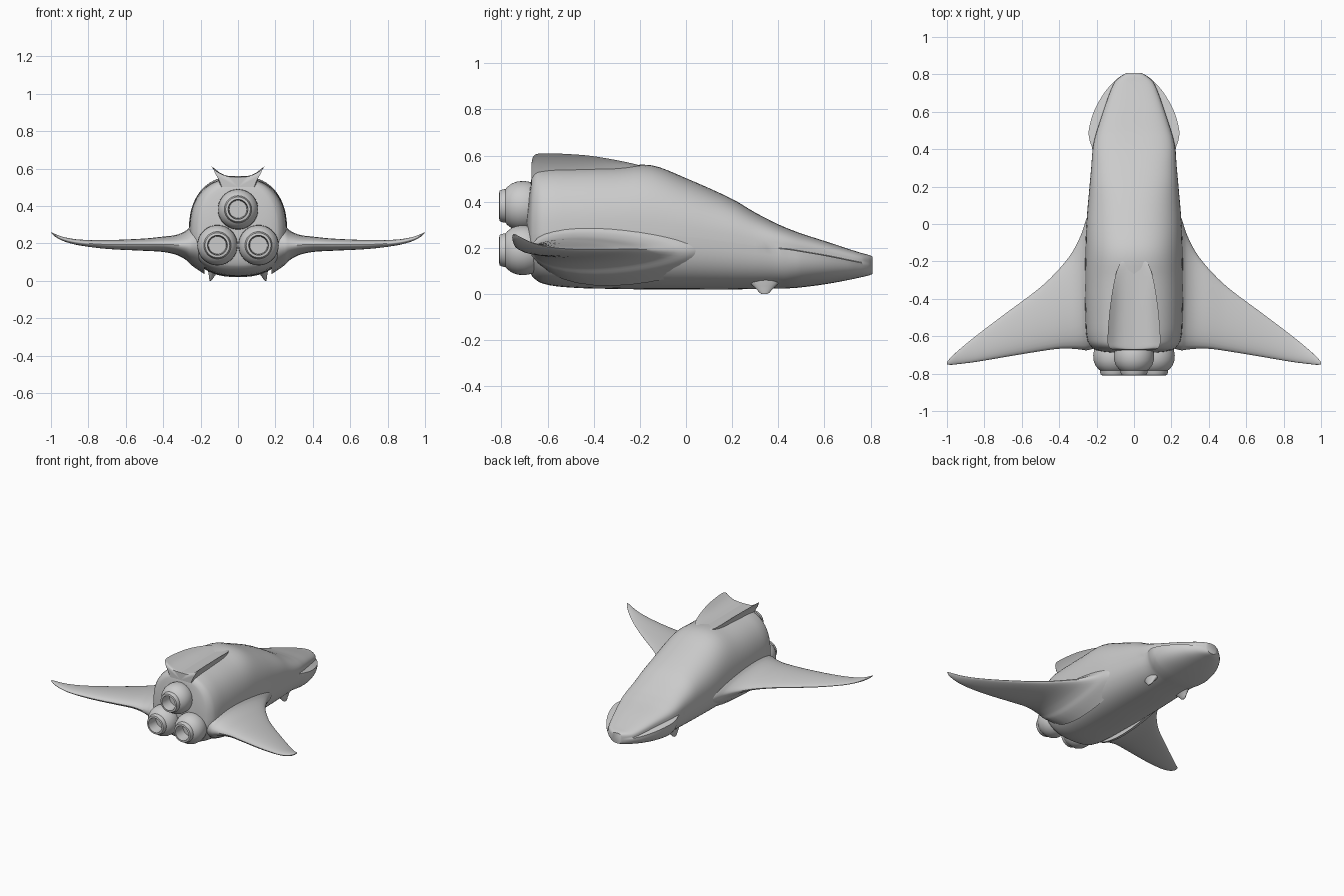
import bpy, bmesh, math
from mathutils import Vector

if "Cube" in bpy.data.objects:
    bpy.data.objects.remove(bpy.data.objects["Cube"])


def spline(rows, steps):
    """Smoothly resample table rows along their first column."""
    def slope(i, k):
        a, b = rows[max(i - 1, 0)], rows[min(i + 1, len(rows) - 1)]
        return (b[k] - a[k]) / (b[0] - a[0])
    out = []
    for i in range(len(rows) - 1):
        p, q = rows[i], rows[i + 1]
        h = q[0] - p[0]
        for s in range(steps):
            t = s / steps
            out.append([p[0] + h * t] + [
                (2*t**3 - 3*t**2 + 1) * p[k] + (t**3 - 2*t*t + t) * h * slope(i, k)
                + (3*t*t - 2*t**3) * q[k] + (t**3 - t*t) * h * slope(i + 1, k)
                for k in range(1, len(p))])
    return out + [list(rows[-1])]


def loft(name, rings, mirror=False, angle=40):
    """Skin closed rings of points and cap both ends."""
    bm = bmesh.new()
    vs = [[bm.verts.new(p) for p in r] for r in rings]
    n = len(vs[0])
    for a, b in zip(vs, vs[1:]):
        for i in range(n):
            j = (i + 1) % n
            bm.faces.new((a[i], a[j], b[j], b[i]))
    bm.faces.new(vs[0])
    bm.faces.new(vs[-1])
    bmesh.ops.remove_doubles(bm, verts=bm.verts, dist=1e-5)
    bmesh.ops.recalc_face_normals(bm, faces=bm.faces)
    me = bpy.data.meshes.new(name)
    bm.to_mesh(me)
    bm.free()
    ob = bpy.data.objects.new(name, me)
    bpy.context.collection.objects.link(ob)
    bpy.ops.object.select_all(action='DESELECT')
    bpy.context.view_layer.objects.active = ob
    ob.select_set(True)
    bpy.ops.object.shade_smooth_by_angle(angle=math.radians(angle))
    if mirror:
        ob.modifiers.new("mirror", 'MIRROR')
    return ob


# Hull: y, upper half width, lower half width, waist z, top z, bottom z
hull = [
    (-.69, .10, .10, .25, .33, .17), (-.68, .18, .18, .26, .43, .11),
    (-.665, .22, .22, .26, .52, .075), (-.62, .25, .25, .265, .545, .045),
    (-.5, .26, .26, .27, .55, .028), (-.3, .262, .262, .27, .553, .022),
    (-.15, .26, .26, .26, .558, .02), (0, .255, .255, .25, .502, .02),
    (.2, .238, .238, .225, .412, .02), (.3, .229, .229, .21, .353, .022),
    (.4, .221, .223, .2, .302, .024), (.45, .212, .238, .195, .281, .025),
    (.5, .198, .242, .187, .262, .029), (.6, .165, .215, .17, .23, .042),
    (.7, .13, .16, .15, .197, .06), (.76, .102, .108, .138, .178, .073),
    (.79, .07, .072, .133, .17, .08), (.808, .04, .04, .127, .163, .087)]
rings = []
for y, wu, wl, zw, top, bot in spline(hull, 4):
    half = []
    n = 2.4 + .8 * max(0, min(1, (y - .1) / .5))
    for i in range(15):
        a = math.pi / 2 * (1 - i / 14)
        half.append((wu * max(math.cos(a), 0) ** (2 / n),
                     zw + (top - zw) * math.sin(a) ** (2 / n)))
    # the lower half is wider at the nose and leaves a cheek ledge
    for i in range(15):
        a = math.pi / 2 * i / 14
        half.append((wl * max(math.cos(a), 0) ** .8,
                     zw - .003 - (zw - .003 - bot) * math.sin(a) ** .8))
    half[0], half[-1] = (0, top), (0, bot)
    rings.append([(x, y, z) for x, z in half] + [(-x, y, z) for x, z in half[-2:0:-1]])
loft("hull", rings)

# Wings: x, leading y, trailing y, centre z, half thickness
wing = [
    (.18, .16, -.655, .19, .15), (.25, .04, -.675, .19, .103),
    (.28, -.05, -.672, .19, .075), (.33, -.15, -.667, .192, .052),
    (.4, -.24, -.667, .195, .04), (.5, -.338, -.68, .193, .032),
    (.7, -.488, -.713, .194, .023), (.85, -.602, -.738, .205, .015),
    (.93, -.668, -.748, .222, .011), (.98, -.714, -.753, .244, .007),
    (1.0, -.738, -.75, .258, .002)]
rings = []
for x, le, te, zc, t in spline(wing, 4):
    ring = []
    for i in range(32):
        a = 2 * math.pi * i / 32
        ring.append((x, (le + te) / 2 + (le - te) / 2 * math.cos(a),
                     zc + t * math.sin(a) * (1 - .25 * math.cos(a))))
    rings.append(ring)
loft("wing", rings, mirror=True)

# Tail fins: y, tip x, tip z, outer root x, outer root z
fin = [(-.67, .118, .565, .095, .525), (-.662, .132, .597, .1, .53),
       (-.63, .141, .609, .104, .54), (-.5, .134, .606, .1, .542),
       (-.4, .122, .597, .096, .545), (-.28, .1, .576, .088, .545),
       (-.21, .074, .56, .068, .54), (-.185, .045, .55, .04, .535)]
rings = []
for y, tx, tz, ox, oz in spline(fin, 4):
    d = tz - .553
    sec = [(0, .555), (.35 * tx, .555 + .06 * d), (.6 * tx, .555 + .25 * d),
           (.8 * tx, .555 + .52 * d), (tx, tz), (tx - .004, tz - .004),
           (ox + .35 * (tx - ox), oz + .4 * (tz - oz)), (ox, oz),
           (ox * .9, .5), (0, .5)]
    rings.append([(x, y, z) for x, z in sec])
loft("tail_fin", rings, mirror=True, angle=50)

# Small landing spurs under the nose
spur = [(0, .004, .012), (.006, .008, .022), (.02, .013, .034),
        (.035, .02, .05), (.06, .035, .075), (.09, .04, .085)]
rings = []
for z, rx, ry in spur:
    rings.append([(.151 - rx * .7 + rx * math.cos(2 * math.pi * i / 20),
                   .34 + ry * math.sin(2 * math.pi * i / 20), z) for i in range(20)])
loft("landing_spur", rings, mirror=True)

# Three bulbous engines with open nozzles: y, radius
nozzle = [(-.60, .03), (-.615, .06), (-.64, .088), (-.67, .103), (-.70, .108),
          (-.73, .106), (-.755, .097), (-.775, .082), (-.782, .073), (-.795, .071),
          (-.808, .066), (-.81, .053), (-.785, .05), (-.73, .047)]
for label, cx, cz in (("top", 0, .382), ("right", .11, .19), ("left", -.11, .19)):
    rings = [[(cx + r * math.cos(2 * math.pi * i / 40), y,
               cz + r * math.sin(2 * math.pi * i / 40)) for i in range(40)]
             for y, r in nozzle]
    loft("engine_" + label, rings)
